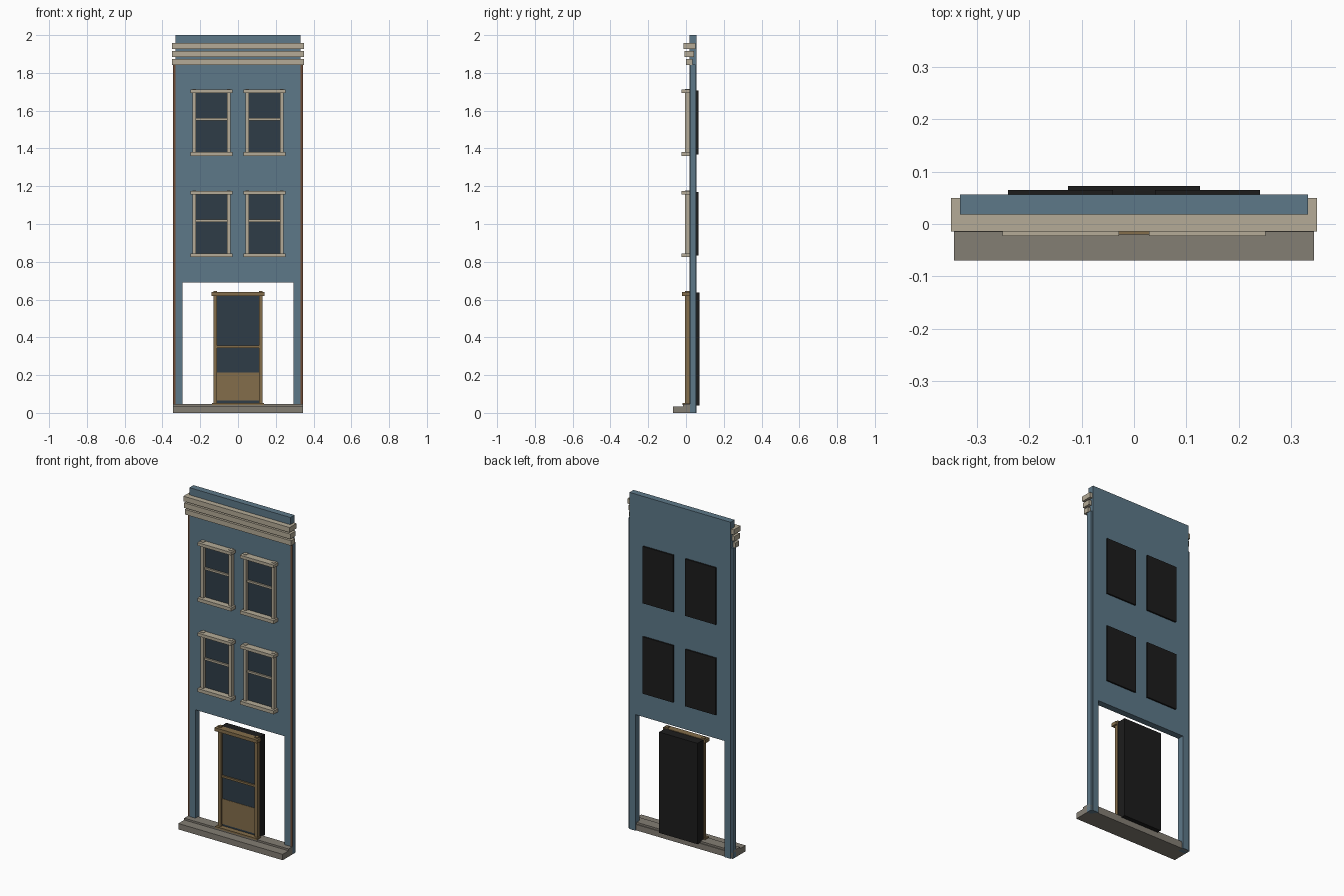
import bpy
import bmesh

cube = bpy.data.objects.get("Cube")
if cube:
    bpy.data.objects.remove(cube, do_unlink=True)


def material(name, r, g, b):
    m = bpy.data.materials.new(name)
    m.use_nodes = True
    m.diffuse_color = (r, g, b, 1)
    m.node_tree.nodes["Principled BSDF"].inputs["Base Color"].default_value = (r, g, b, 1)
    return m


BLUE = material("blue_paint", 0.11, 0.19, 0.25)
BEIGE = material("beige_trim", 0.46, 0.41, 0.31)
STONE = material("grey_stone", 0.23, 0.21, 0.175)
WOOD = material("door_wood", 0.23, 0.155, 0.07)
BRICK = material("brown_edge", 0.16, 0.07, 0.035)
GLASS = material("dark_glass", 0.028, 0.046, 0.064)
BLACK = material("black_backing", 0.012, 0.012, 0.012)


def box(name, x, y, z, mat, front=None):
    """Box from (min, max) pairs; front is an optional material for the -y face."""
    bm = bmesh.new()
    bmesh.ops.create_cube(bm, size=1)
    for v in bm.verts:
        v.co = [(a + b) / 2 + c * (b - a) for c, (a, b) in zip(v.co, (x, y, z))]
    bm.normal_update()
    if front:
        for f in bm.faces:
            f.material_index = int(f.normal.y < -0.9)
    mesh = bpy.data.meshes.new(name)
    bm.to_mesh(mesh)
    bm.free()
    mesh.materials.append(mat)
    if front:
        mesh.materials.append(front)
    ob = bpy.data.objects.new(name, mesh)
    bpy.context.collection.objects.link(ob)
    return ob


def span(center, half):
    return (center - half, center + half)


# Wall: one arch-shaped profile around the shop opening, extruded in depth
profile = [(-0.332, 0), (-0.293, 0), (-0.293, 0.69), (0.293, 0.69),
           (0.293, 0), (0.332, 0), (0.332, 2), (-0.332, 2)]
bm = bmesh.new()
face = bm.faces.new([bm.verts.new((x, 0.018, z)) for x, z in profile])
ext = bmesh.ops.extrude_face_region(bm, geom=[face])
bmesh.ops.translate(bm, vec=(0, 0.038, 0),
                    verts=[g for g in ext["geom"] if isinstance(g, bmesh.types.BMVert)])
bmesh.ops.recalc_face_normals(bm, faces=bm.faces)
mesh = bpy.data.meshes.new("wall")
bm.to_mesh(mesh)
bm.free()
mesh.materials.append(BLUE)
bpy.context.collection.objects.link(bpy.data.objects.new("wall", mesh))

# Narrow edge strips, brown on the front
for side, x in (("right", (-0.343, -0.332)), ("left", (0.332, 0.343))):
    box(side + "_edge_strip", x, (0.02, 0.05), (0, 1.845), BLUE, BRICK)

# Cornice bars, deeper toward the top
for i in range(3):
    z = 1.843 + 0.042 * i
    box(f"cornice_bar_{i + 1}", span(0, 0.349), (-0.007 * i, 0.035 + 0.0075 * i),
        (z, z + 0.03), BEIGE)

# Entrance step and threshold
box("step", span(0, 0.343), (-0.07, 0.05), (0, 0.035), STONE)
box("threshold", span(0, 0.343), (-0.015, 0.045), (0.035, 0.046), STONE)


def window(name, cx, bottom):
    top = bottom + 0.35
    box(name + "_pane", span(cx, 0.1), (0.012, 0.065), (bottom + 0.008, top - 0.004),
        BLACK, GLASS)
    for label, z in (("sill", (bottom, bottom + 0.02)), ("lintel", (top - 0.018, top))):
        box(f"{name}_{label}", span(cx, 0.111), (-0.023, 0.02), z, BEIGE)
    for s in (-1, 1):
        box(name + "_post", span(cx + s * 0.092, 0.009), (-0.006, 0.02),
            (bottom, top + 0.003), BEIGE)
    box(name + "_bar", span(cx, 0.085), (0.002, 0.02), span(bottom + 0.193, 0.006), BEIGE)


for floor, bottom in (("lower", 0.824), ("upper", 1.361)):
    for side, cx in (("right", -0.14), ("left", 0.14)):
        window(f"{floor}_{side}_window", cx, bottom)

# Door
box("door_backing", span(0, 0.126), (0.017, 0.072), (0.038, 0.637), BLACK)
box("door_glass", span(0, 0.112), (0.01, 0.018), (0.215, 0.625), GLASS)
box("door_panel", span(0, 0.112), (0.008, 0.018), (0.065, 0.215), WOOD)
box("door_kick_gap", span(0, 0.11), (0.012, 0.018), (0.053, 0.066), GLASS)
box("door_bar", span(0, 0.112), (0.001, 0.018), span(0.35, 0.006), WOOD)
box("door_sill", span(0, 0.138), (-0.018, 0.018), (0.043, 0.053), WOOD)
box("door_lintel", span(0, 0.14), (-0.02, 0.018), (0.62, 0.64), WOOD)
for s in (-1, 1):
    box("door_post", span(s * 0.12, 0.01), (-0.004, 0.018), (0.046, 0.646), WOOD)
